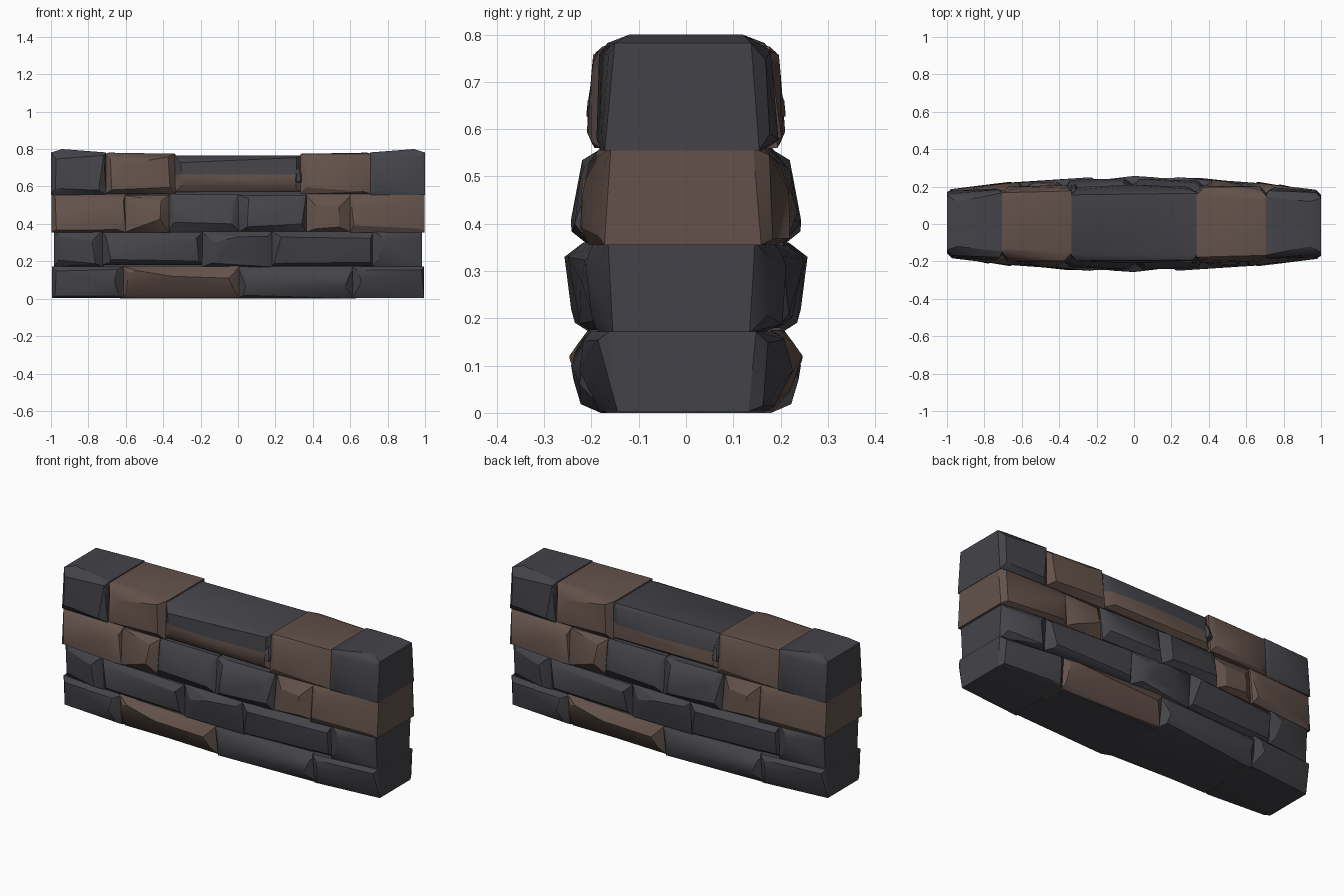
import bpy, bmesh, math, random

random.seed(7)
cube = bpy.data.objects.get("Cube")
if cube:
    bpy.data.objects.remove(cube, do_unlink=True)


def material(name, color):
    mat = bpy.data.materials.new(name)
    mat.use_nodes = True
    mat.diffuse_color = color
    bsdf = mat.node_tree.nodes["Principled BSDF"]
    bsdf.inputs["Base Color"].default_value = color
    bsdf.inputs["Roughness"].default_value = 0.9
    return mat


SLATE = material("slate grey", (0.057, 0.057, 0.066, 1))
BROWN = material("earth brown", (0.125, 0.083, 0.069, 1))


def finish(bm, name, mats):
    """Sharpen the creases, smooth the gentle facets, link the object."""
    bmesh.ops.recalc_face_normals(bm, faces=bm.faces)
    for f in bm.faces:
        f.smooth = True
    for e in bm.edges:
        e.smooth = e.calc_face_angle(math.pi) < math.radians(25)
    mesh = bpy.data.meshes.new(name)
    bm.to_mesh(mesh)
    bm.free()
    for m in mats:
        mesh.materials.append(m)
    obj = bpy.data.objects.new(name, mesh)
    bpy.context.collection.objects.link(obj)
    return obj


def block(name, mat, wide, deep, z0, z1):
    bm = bmesh.new()
    bmesh.ops.create_cube(bm, size=1)
    for v in bm.verts:
        v.co.x *= wide
        v.co.y *= deep
        v.co.z = z1 if v.co.z > 0 else z0
    finish(bm, name, [mat])


class Course:
    """One row of stones: its depth low and high at the middle, and its bow."""

    def __init__(self, low, high, bow):
        self.low, self.high, self.bow = low, high, bow

    def stone(self, name, mat, x0, x1, z0, z1, peaks=(), through=False, inset=0.025,
              chamfer=0.03, back_chamfer=0.03, split=None, twin=None):
        def half(sign, cut):
            pts = []
            for x, way in ((x0, 1), (x1, -1)):
                for z, up, depth in ((z0, 1, self.low), (z1, -1, self.high)):
                    d = depth - self.bow * x * x
                    pts.append((x, sign * (d - cut * random.uniform(0.8, 1.3)), z))
                    pts.append((x + way * inset * random.uniform(0.5, 1.7),
                                sign * (d + random.uniform(-0.008, 0.008)),
                                z + up * inset * random.uniform(0.4, 1.5)))
            return pts + [(x, sign * d, z) for x, z, d in peaks]

        points = half(-1, chamfer)
        if through:
            points += half(1, back_chamfer)
        else:
            points += [(x, 0.03, z) for x in (x0, x1) for z in (z0, z1)]
        bm = bmesh.new()
        for p in points:
            bm.verts.new(p)
        hull = bmesh.ops.convex_hull(bm, input=bm.verts)
        loose = {v for v in hull["geom_interior"] + hull["geom_unused"]
                 if isinstance(v, bmesh.types.BMVert)}
        bmesh.ops.delete(bm, geom=list(loose), context='VERTS')
        bmesh.ops.dissolve_limit(bm, angle_limit=0.03, verts=bm.verts, edges=bm.edges)
        mats = [mat]
        if split:
            # lower band in the second colour
            height, other = split
            bmesh.ops.bisect_plane(bm, geom=bm.verts[:] + bm.edges[:] + bm.faces[:],
                                   plane_co=(0, 0, height), plane_no=(0, 0, 1))
            mats.append(other)
            for f in bm.faces:
                f.material_index = int(f.calc_center_median().z < height)
        obj = finish(bm, name, mats)
        if twin:
            # the other side repeats the stone, turned half way round
            copy = obj.copy()
            copy.name = twin
            copy.rotation_euler.z = math.pi
            bpy.context.collection.objects.link(copy)

    def end(self, name, mat, *args, **kw):
        self.stone("right_" + name, mat, *args, through=True,
                   back_chamfer=0.014, twin="left_" + name, **kw)

    def face(self, name, mat, *args, **kw):
        self.stone(name + "_front", mat, *args, twin=name + "_back", **kw)


# Core closing the joints, and the footing under the base stones
block("wall_core", SLATE, 1.86, 0.28, 0.03, 0.7)
block("footing", SLATE, 1.2, 0.33, 0.0, 0.1)

# Base course
base = Course(0.215, 0.235, 0.055)
base.end("base_end_stone", SLATE, -0.995, -0.61, 0.003, 0.172,
         peaks=[(-0.66, 0.09, 0.226)])
base.face("base_brown_stone", BROWN, -0.62, 0.01, 0.004, 0.175, inset=0.035,
          peaks=[(-0.35, 0.12, 0.247), (-0.05, 0.11, 0.245), (-0.54, 0.15, 0.226)])
base.face("base_grey_stone", SLATE, 0.0, 0.63, 0.0, 0.172, inset=0.035,
          peaks=[(0.04, 0.07, 0.238), (0.32, 0.1, 0.243), (0.57, 0.06, 0.225)])

# Second course
second = Course(0.235, 0.245, 0.07)
second.end("second_end_stone", SLATE, -0.985, -0.72, 0.17, 0.362,
           peaks=[(-0.78, 0.31, 0.212), (-0.965, 0.372, 0.06)])
second.face("second_long_stone_a", SLATE, -0.725, -0.19, 0.18, 0.355,
            peaks=[(-0.24, 0.32, 0.25), (-0.68, 0.21, 0.218)])
second.face("second_middle_stone", SLATE, -0.195, 0.185, 0.17, 0.36, inset=0.045,
            peaks=[(0.0, 0.33, 0.257), (-0.1, 0.22, 0.243)])
second.face("second_long_stone_b", SLATE, 0.18, 0.725, 0.175, 0.36,
            peaks=[(0.23, 0.33, 0.25), (0.66, 0.28, 0.222)])

# Third course
third = Course(0.235, 0.216, 0.045)
third.end("third_end_stone", BROWN, -0.998, -0.6, 0.355, 0.56,
          peaks=[(-0.68, 0.47, 0.218)])
third.face("third_small_stone_a", BROWN, -0.62, -0.365, 0.35, 0.555, inset=0.05,
           chamfer=0.036, peaks=[(-0.5, 0.46, 0.226)])
third.face("third_grey_stone_a", SLATE, -0.37, 0.005, 0.36, 0.56, inset=0.035,
           peaks=[(-0.03, 0.4, 0.242), (-0.3, 0.51, 0.222)])
third.face("third_grey_stone_b", SLATE, 0.0, 0.365, 0.355, 0.555, inset=0.035,
           peaks=[(0.05, 0.41, 0.243), (0.3, 0.49, 0.225)])
third.face("third_small_stone_b", BROWN, 0.36, 0.61, 0.355, 0.56, inset=0.045,
           chamfer=0.036, peaks=[(0.54, 0.49, 0.22)])

# Top course: every stone spans the full thickness
top = Course(0.208, 0.192, 0.025)
top.end("top_end_stone", SLATE, -1.0, -0.705, 0.555, 0.782, peaks=[(-0.94, 0.8, 0.12)])
top.end("top_brown_stone", BROWN, -0.71, -0.335, 0.56, 0.775,
        peaks=[(-0.6, 0.72, 0.2), (-0.69, 0.781, 0.13)])
top.stone("top_middle_stone", SLATE, -0.34, 0.34, 0.57, 0.767, through=True,
          inset=0.03, split=(0.664, BROWN), peaks=[(0.0, 0.64, 0.21)])
top.face("top_wedge_stone", SLATE, 0.295, 0.342, 0.62, 0.71, inset=0.01,
         peaks=[(0.315, 0.66, 0.208)])
